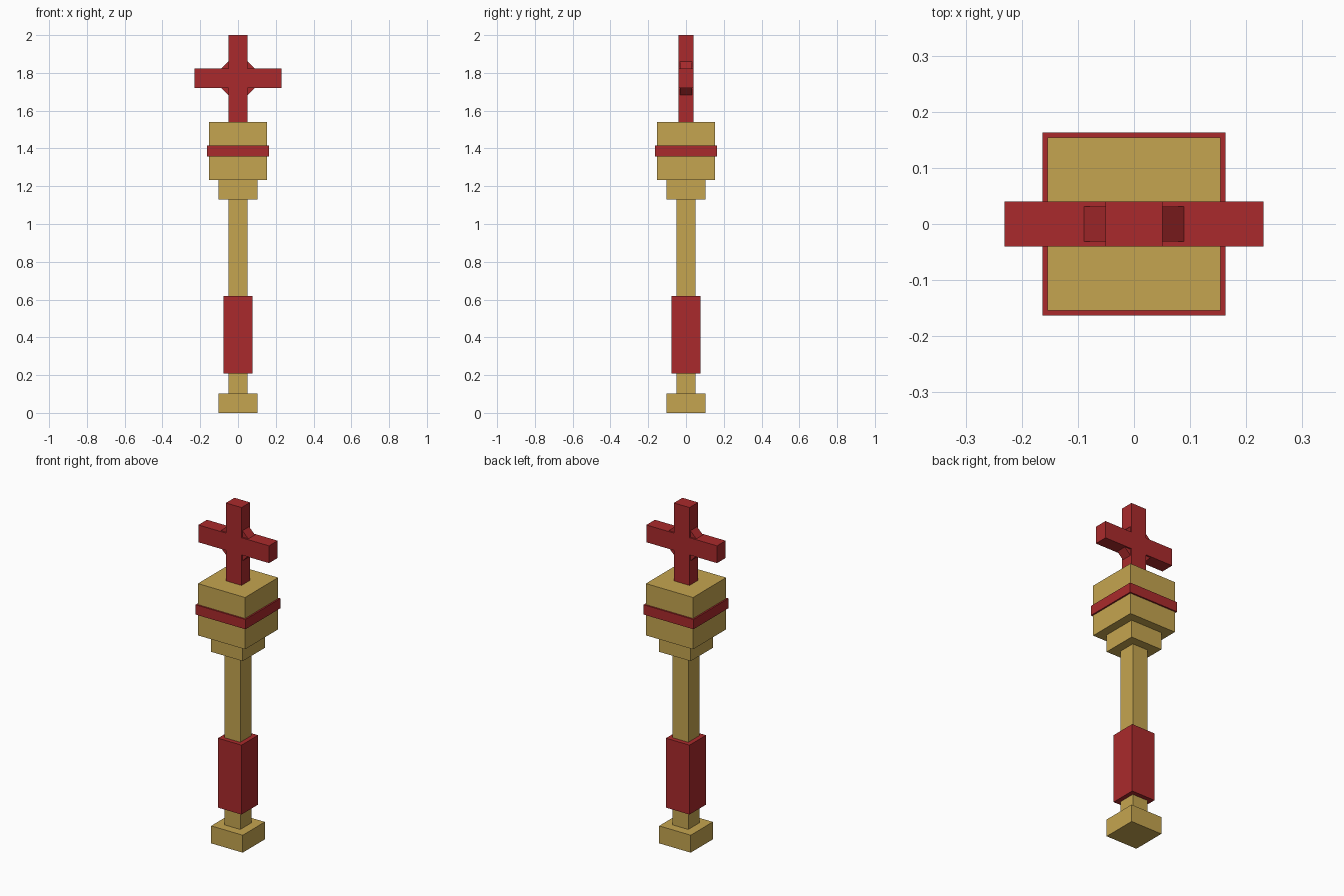
import bpy
import math

if "Cube" in bpy.data.objects:
    bpy.data.objects.remove(bpy.data.objects["Cube"])


def material(name, rgb):
    m = bpy.data.materials.new(name)
    m.diffuse_color = (*rgb, 1.0)
    m.use_nodes = True
    m.node_tree.nodes["Principled BSDF"].inputs["Base Color"].default_value = m.diffuse_color
    return m


GOLD = material("gold", (0.558, 0.376, 0.080))
RED = material("red", (0.402, 0.023, 0.025))


def box(name, half_x, half_y, z0, z1, mat, turn=0.0):
    """Box centred on the z axis, optionally turned about y."""
    bpy.ops.mesh.primitive_cube_add(size=1, location=(0, 0, (z0 + z1) / 2))
    ob = bpy.context.object
    ob.name = name
    ob.scale = (2 * half_x, 2 * half_y, z1 - z0)
    ob.rotation_euler.y = turn
    ob.data.materials.append(mat)
    return ob


# Square stepped staff: name, half width, bottom, top, colour
for name, half, z0, z1, mat in (
    ("pommel", 0.103, 0.0, 0.103, GOLD),
    ("shaft", 0.051, 0.103, 1.131, GOLD),
    ("grip", 0.077, 0.208, 0.618, RED),
    ("collar", 0.103, 1.131, 1.234, GOLD),
    ("head", 0.154, 1.234, 1.54, GOLD),
    ("head_band", 0.163, 1.358, 1.416, RED),
):
    box(name, half, half, z0, z1, mat)

# Cross on top of the head
box("cross_upright", 0.051, 0.040, 1.54, 2.0, RED)
box("cross_arms", 0.231, 0.040, 1.72, 1.822, RED)

# Thinner turned square filling the corners of the cross
box("cross_gusset", 0.099, 0.031, 1.771 - 0.099, 1.771 + 0.099, RED, math.pi / 4)
